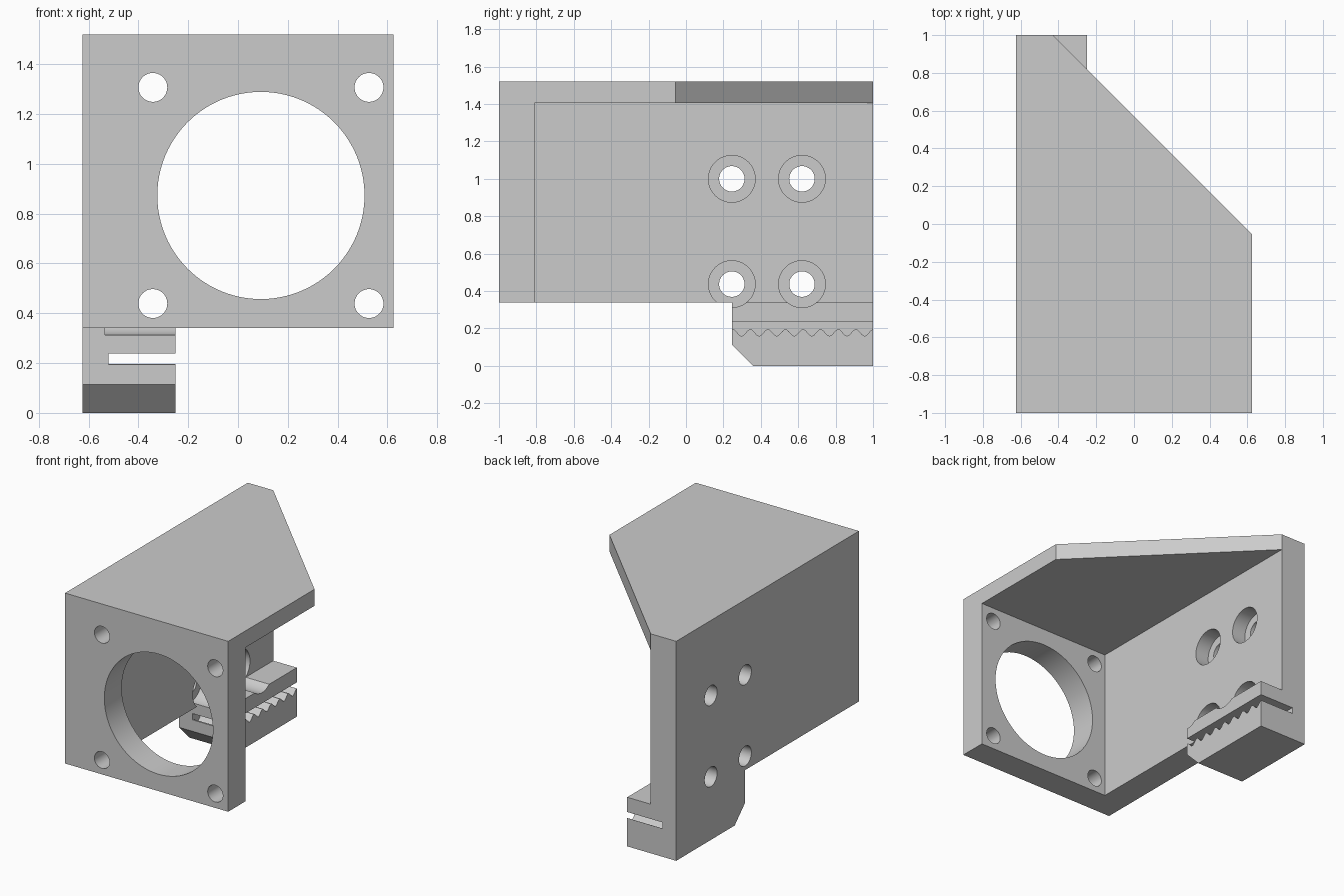
import bpy, bmesh, math
from mathutils import Vector

cube = bpy.data.objects.get("Cube")
if cube:
    bpy.data.objects.remove(cube, do_unlink=True)

grey = bpy.data.materials.new("plain grey")
grey.use_nodes = True
grey.diffuse_color = (0.6, 0.6, 0.6, 1)
grey.node_tree.nodes["Principled BSDF"].inputs["Base Color"].default_value = (0.6, 0.6, 0.6, 1)


def prism(name, axis, points, start, end):
    """Extrude a 2D outline along an axis; the outline uses the other two axes in order."""
    def place(p, d):
        c = list(p)
        c.insert("xyz".index(axis), d)
        return Vector(c)
    bm = bmesh.new()
    face = bm.faces.new([bm.verts.new(place(p, start)) for p in points])
    move = place((0, 0), end - start)
    out = bmesh.ops.extrude_face_region(bm, geom=[face])
    verts = [g for g in out["geom"] if isinstance(g, bmesh.types.BMVert)]
    bmesh.ops.translate(bm, vec=move, verts=verts)
    bmesh.ops.recalc_face_normals(bm, faces=bm.faces)
    mesh = bpy.data.meshes.new(name)
    bm.to_mesh(mesh)
    bm.free()
    mesh.materials.append(grey)
    ob = bpy.data.objects.new(name, mesh)
    bpy.context.collection.objects.link(ob)
    return ob


def rect(a0, a1, b0, b1):
    return [(a0, b0), (a1, b0), (a1, b1), (a0, b1)]


def circle(a, b, r, n=64):
    return [(a + r * math.cos(math.tau * i / n), b + r * math.sin(math.tau * i / n)) for i in range(n)]


def combine(target, other, operation):
    mod = target.modifiers.new(operation, "BOOLEAN")
    mod.operation, mod.object, mod.solver = operation, other, "EXACT"
    bpy.context.view_layer.objects.active = target
    bpy.ops.object.modifier_apply(modifier=mod.name)
    bpy.data.objects.remove(other, do_unlink=True)


LEFT, RIGHT, INNER = -0.625, 0.625, -0.43
BOTTOM, TOP = 0.34, 1.52

# Side wall with the chamfered foot
bracket = prism("fan_bracket", "x", [(-1, BOTTOM), (0.245, BOTTOM), (0.245, 0.115), (0.36, 0),
                                     (1, 0), (1, TOP), (-1, TOP)], LEFT, INNER)
# Front fan plate, angled top plate and belt clamp block
combine(bracket, prism("front_plate", "y", rect(LEFT, RIGHT, BOTTOM, TOP), -1, -0.81), "UNION")
combine(bracket, prism("top_plate", "z", [(LEFT, -1), (RIGHT, -1), (RIGHT, -0.055),
                                          (INNER, 1), (LEFT, 1)], 1.405, TOP), "UNION")
combine(bracket, prism("belt_clamp", "x", [(0.245, 0.115), (0.36, 0), (1, 0), (1, BOTTOM),
                                           (0.245, BOTTOM)], LEFT, -0.25), "UNION")

# Fan opening and its four screw holes
combine(bracket, prism("fan_opening", "y", circle(0.092, 0.873, 0.416, 96), -1.1, -0.7), "DIFFERENCE")
for x in (-0.342, 0.526):
    for z in (0.439, 1.307):
        combine(bracket, prism("fan_screw_hole", "y", circle(x, z, 0.058, 48), -1.1, -0.7), "DIFFERENCE")

# Counterbored mounting holes through the side wall
for y in (0.245, 0.62):
    for z in (0.437, 1.0):
        combine(bracket, prism("mount_hole", "x", circle(y, z, 0.068, 48), -0.7, -0.5), "DIFFERENCE")
        combine(bracket, prism("counterbore", "x", circle(y, z, 0.125), -0.535, -0.1), "DIFFERENCE")

# Toothed belt slot, open on three sides
PITCH, STEPS = 0.094, 100
wave = []
for i in range(STEPS + 1):
    y = 0.2 + 0.85 * i / STEPS
    wave.append((y, 0.178 - 0.018 * math.cos(math.tau * (y - 0.297) / PITCH)))
slot = wave + [(1.05, 0.238), (0.2, 0.238)]
combine(bracket, prism("belt_slot", "x", slot, -0.52, -0.1), "DIFFERENCE")

# Smooth the round walls, keep the edges sharp
bpy.ops.object.select_all(action="DESELECT")
bracket.select_set(True)
bpy.context.view_layer.objects.active = bracket
bpy.ops.object.shade_smooth_by_angle(angle=math.radians(30))
